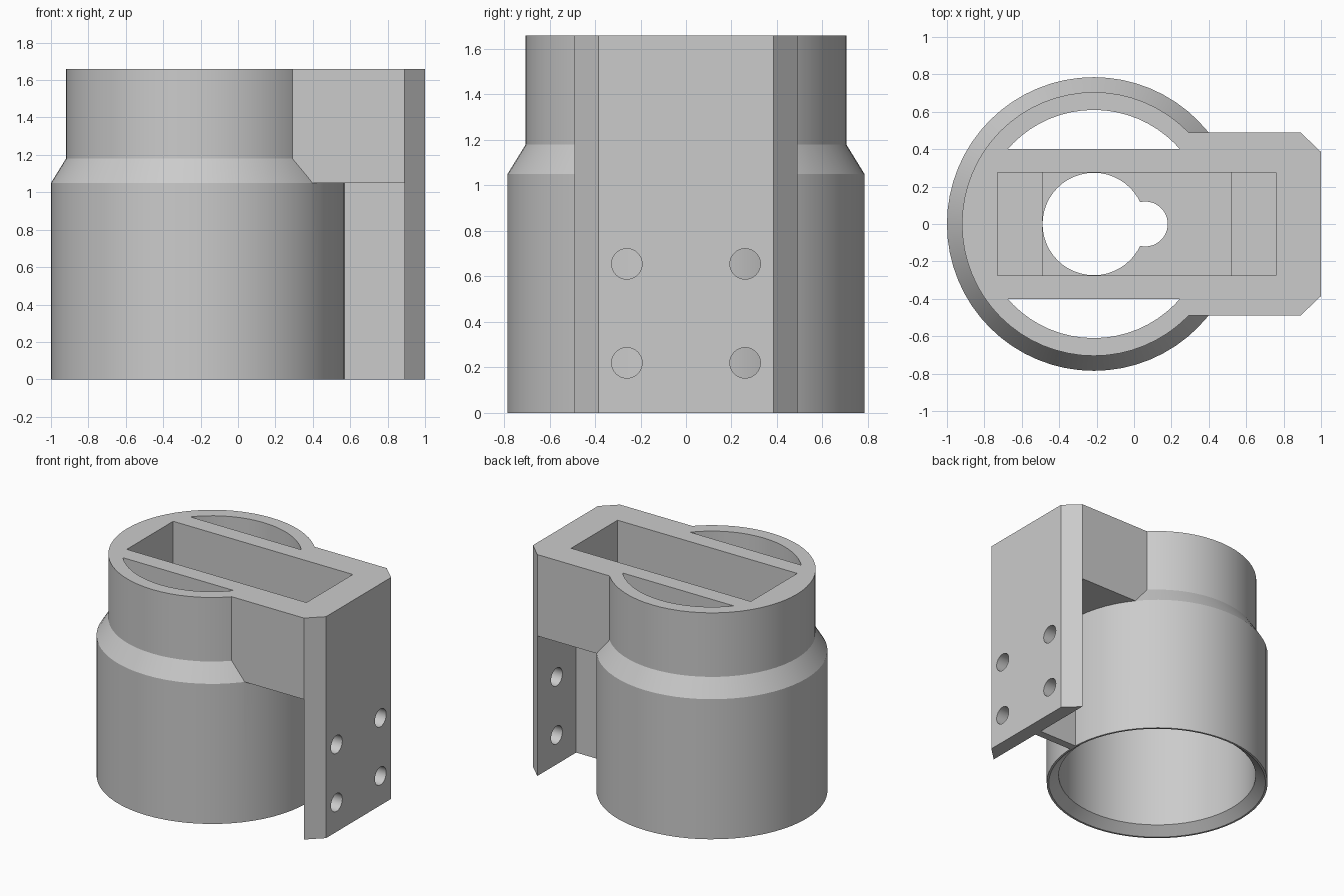
import bpy, bmesh, math
from mathutils import Matrix, Vector

if "Cube" in bpy.data.objects:
    bpy.data.objects.remove(bpy.data.objects["Cube"], do_unlink=True)

CX = -0.215      # axis of the round housing
TOP = 1.66
STEP = 1.05      # height where the housing narrows
NECK = 1.18
SEGMENTS = 64

grey = bpy.data.materials.new("plain grey")
grey.use_nodes = True
grey.diffuse_color = (0.6, 0.6, 0.6, 1)
grey.node_tree.nodes["Principled BSDF"].inputs["Base Color"].default_value = grey.diffuse_color


def finish(bm, name):
    bmesh.ops.recalc_face_normals(bm, faces=bm.faces)
    mesh = bpy.data.meshes.new(name)
    bm.to_mesh(mesh)
    bm.free()
    mesh.materials.append(grey)
    obj = bpy.data.objects.new(name, mesh)
    bpy.context.collection.objects.link(obj)
    return obj


def turned(name, profile, keep_side=0, cut=0.4):
    """Solid of revolution about the housing axis, optionally one side slice."""
    bm = bmesh.new()
    rings = []
    for r, z in profile:
        angles = [2 * math.pi * i / SEGMENTS for i in range(SEGMENTS)]
        rings.append([bm.verts.new((CX + r * math.cos(a), r * math.sin(a), z)) for a in angles])
    for low, high in zip(rings, rings[1:]):
        for i in range(SEGMENTS):
            j = (i + 1) % SEGMENTS
            bm.faces.new((low[i], low[j], high[j], high[i]))
    bm.faces.new(rings[0][::-1])
    bm.faces.new(rings[-1])
    if keep_side:
        cut_geom = bmesh.ops.bisect_plane(
            bm, geom=bm.verts[:] + bm.edges[:] + bm.faces[:],
            plane_co=(0, keep_side * cut, 0), plane_no=(0, -keep_side, 0), clear_outer=True)
        edges = [e for e in cut_geom["geom_cut"] if isinstance(e, bmesh.types.BMEdge)]
        bmesh.ops.contextual_create(bm, geom=edges)
    return finish(bm, name)


def prism(name, outline, z0, z1):
    """Flat outline pulled straight up."""
    bm = bmesh.new()
    face = bm.faces.new([bm.verts.new((x, y, z0)) for x, y in outline])
    pulled = bmesh.ops.extrude_face_region(bm, geom=[face])
    verts = [v for v in pulled["geom"] if isinstance(v, bmesh.types.BMVert)]
    bmesh.ops.translate(bm, verts=verts, vec=(0, 0, z1 - z0))
    return finish(bm, name)


def box(name, x0, x1, half_y, z0, z1):
    return prism(name, [(x0, -half_y), (x1, -half_y), (x1, half_y), (x0, half_y)], z0, z1)


def rod(name, radius, depth, centre, axis="Z"):
    bm = bmesh.new()
    turn = Matrix.Rotation(math.pi / 2, 4, "Y") if axis == "X" else Matrix.Identity(4)
    bmesh.ops.create_cone(bm, cap_ends=True, segments=48, radius1=radius, radius2=radius,
                          depth=depth, matrix=Matrix.Translation(Vector(centre)) @ turn)
    return finish(bm, name)


def combine(target, tool, operation):
    mod = target.modifiers.new(tool.name, "BOOLEAN")
    mod.object = tool
    mod.operation = operation
    mod.solver = "EXACT"
    bpy.context.view_layer.objects.active = target
    bpy.ops.object.modifier_apply(modifier=mod.name)
    bpy.data.objects.remove(tool, do_unlink=True)


# Round housing with a narrower neck
housing = turned("bracket_housing", [(0.785, 0), (0.785, STEP), (0.705, NECK), (0.705, TOP)])

# Arm, chamfered mounting plate and thin web joined on
added = [
    box("arm", 0.0, 0.95, 0.49, STEP, TOP),
    prism("mounting_plate", [(0.89, -0.49), (1, -0.385), (1, 0.385), (0.89, 0.49)], 0, TOP),
    box("web", 0.53, 0.93, 0.03, 0, STEP + 0.1),
]
# The arm is kept behind the plate chamfers
combine(added[0], box("arm_trim", 0.89, 1.1, 0.6, 0.9, 1.8), "DIFFERENCE")
for part in added:
    combine(housing, part, "UNION")

# Lower bore with a chamfered mouth, then the two side openings
cutters = [turned("bore", [(0.783, -0.01), (0.77, 0), (0.70, 0.06), (0.70, STEP)])]
for side in (-1, 1):
    cutters.append(turned("side_opening", [(0.695, STEP - 0.05), (0.695, STEP),
                                           (0.61, NECK), (0.61, TOP + 0.1)], side))

# Stepped pocket with a keyhole through its floor
cutters += [
    box("upper_pocket", -0.73, 0.76, 0.275, 1.25, TOP + 0.1),
    box("lower_pocket", -0.49, 0.52, 0.275, 1.10, 1.4),
    rod("shaft_hole", 0.274, 0.3, (CX, 0, 1.06)),
    rod("side_hole", 0.12, 0.3, (0.06, 0, 1.06)),
]

# Four screw holes through the plate
for y in (-0.26, 0.26):
    for z in (0.22, 0.655):
        cutters.append(rod("screw_hole", 0.067, 0.4, (0.95, y, z), "X"))

for cutter in cutters:
    combine(housing, cutter, "DIFFERENCE")

bpy.ops.object.select_all(action="DESELECT")
housing.select_set(True)
bpy.context.view_layer.objects.active = housing
bpy.ops.object.shade_smooth_by_angle(angle=math.radians(25))
